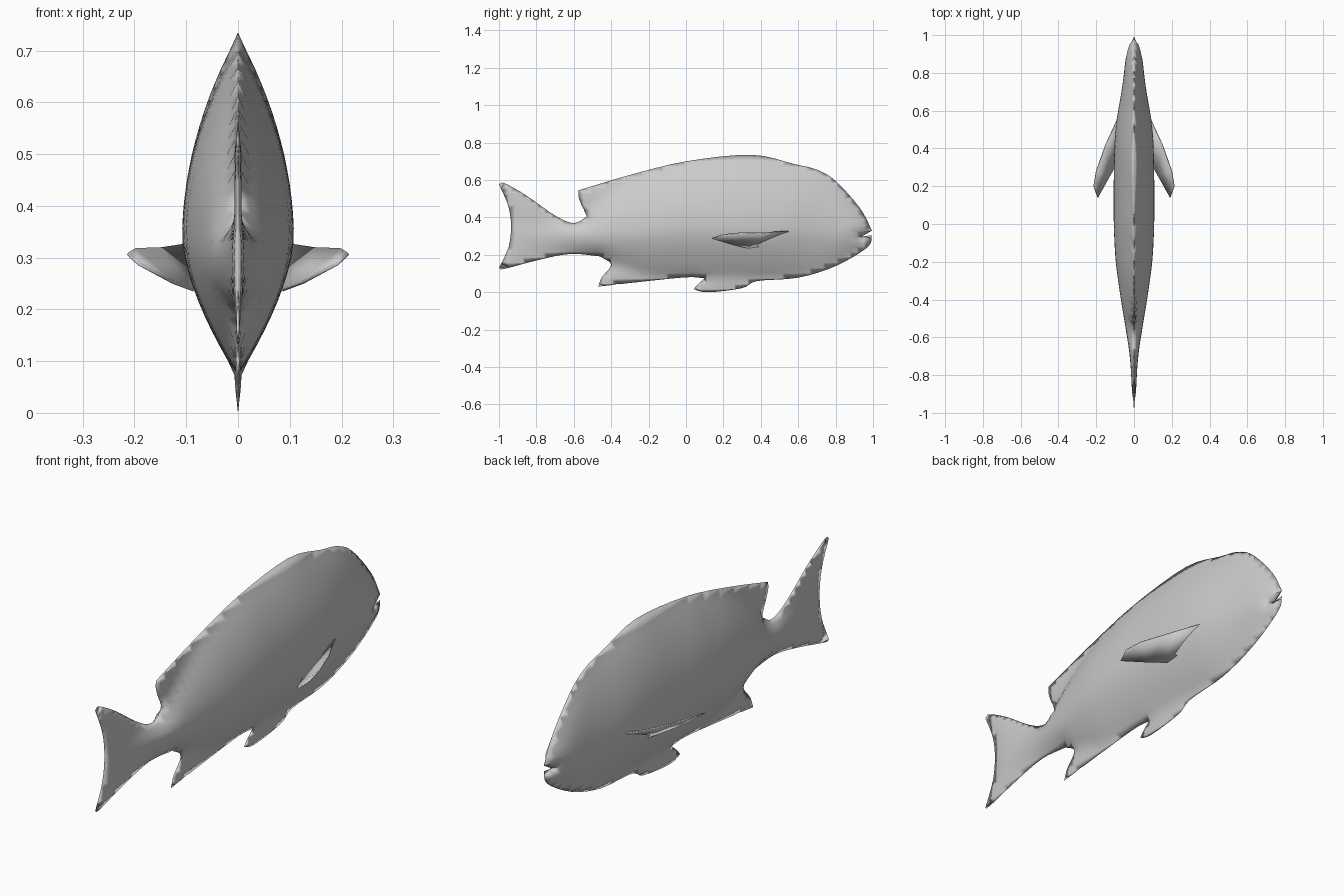
import bpy, bmesh, math
from mathutils import Vector
from mathutils.geometry import intersect_point_line

cube = bpy.data.objects.get("Cube")
if cube:
    bpy.data.objects.remove(cube)

grey = bpy.data.materials.new("plain grey")
grey.use_nodes = True
colour = (0.6, 0.6, 0.6, 1)
grey.diffuse_color = colour
grey.node_tree.nodes["Principled BSDF"].inputs["Base Color"].default_value = colour


def finish(bm, name, angle):
    """Turn a bmesh into a smooth shaded, left-right mirrored object."""
    mesh = bpy.data.meshes.new(name)
    bm.to_mesh(mesh)
    bm.free()
    mesh.materials.append(grey)
    obj = bpy.data.objects.new(name, mesh)
    bpy.context.collection.objects.link(obj)
    bpy.ops.object.select_all(action='DESELECT')
    obj.select_set(True)
    bpy.context.view_layer.objects.active = obj
    bpy.ops.object.shade_smooth_by_angle(angle=math.radians(angle))
    return obj


def add_mirror(obj):
    mirror = obj.modifiers.new("mirror", 'MIRROR')
    mirror.use_axis[0] = True
    mirror.merge_threshold = 0.0005


def smooth_path(points, steps=4):
    """Smooth curve through the points, without the final one."""
    pts = [Vector(p) for p in points]
    pts = [2 * pts[0] - pts[1]] + pts + [2 * pts[-1] - pts[-2]]
    out = []
    for a, b, c, d in zip(pts, pts[1:], pts[2:], pts[3:]):
        for i in range(steps):
            t = i / steps
            out.append(0.5 * (2 * b + (c - a) * t + (2 * a - 5 * b + 4 * c - d) * t * t
                              + (3 * b - a - 3 * c + d) * t ** 3))
    return out


def along(keys, y):
    """Linear value at y from keys sorted by falling y."""
    for (y0, v0), (y1, v1) in zip(keys, keys[1:]):
        if y >= y1:
            t = min(1, (y0 - y) / (y0 - y1))
            return v0 + (v1 - v0) * t
    return keys[-1][1]


# Side outline as (y, z) runs, each starting where the previous one ends
upper_lip = (0.995, 0.33)
dorsal_tip = (-0.575, 0.545)
notch = (-0.53, 0.405)
tail_top = (-1, 0.577)
tail_low = (-1, 0.128)
anal_root = (-0.46, 0.192)
anal_tip = (-0.47, 0.03)
pelvic_root = (0.1, 0.075)
pelvic_tip = (0.04, 0.015)
lower_lip = (0.995, 0.305)
mouth = (0.94, 0.298)

runs = [
    [upper_lip, (0.93, 0.45), (0.8, 0.595), (0.7, 0.655), (0.58, 0.685),
     (0.35, 0.735), (0, 0.7), (-0.3, 0.627), dorsal_tip],
    [dorsal_tip, (-0.572, 0.5), notch],
    [notch, (-0.6, 0.37), (-0.7, 0.41), (-0.85, 0.515), (-0.97, 0.583), tail_top],
    [tail_top, (-0.95, 0.46), (-0.935, 0.35), (-0.95, 0.24), tail_low],
    [tail_low, (-0.97, 0.125), (-0.8, 0.17), (-0.62, 0.205), anal_root],
    [anal_root, (-0.4, 0.148), (-0.45, 0.08), anal_tip],
    [anal_tip, (-0.25, 0.055), (0, 0.08), pelvic_root],
    [pelvic_root, (0.06, 0.04), pelvic_tip],
    [pelvic_tip, (0.12, 0), (0.3, 0.022), (0.38, 0.06), (0.6, 0.078),
     (0.8, 0.14), (0.97, 0.24), lower_lip],
    [lower_lip, mouth],
    [mouth, upper_lip],
]
outline = [p for run in runs for p in smooth_path(run, 4 if len(run) > 2 else 2)]

# Flesh shape along the length: ridge, keel, widest height and half width
ridge = [(1, 0.33), (0.93, 0.45), (0.8, 0.595), (0.7, 0.655), (0.35, 0.735), (0, 0.7),
         (-0.25, 0.63), (-0.4, 0.54), (-0.53, 0.42), (-0.64, 0.378), (-1, 0.37)]
keel = [(1, 0.27), (0.8, 0.14), (0.6, 0.078), (0.1, 0.07), (-0.2, 0.08),
        (-0.4, 0.15), (-0.6, 0.205), (-1, 0.2)]
waist = [(1, 0.31), (0.6, 0.34), (0, 0.34), (-0.5, 0.3), (-1, 0.3)]
girth = [(1, 0.02), (0.9, 0.042), (0.8, 0.052), (0.7, 0.065), (0.6, 0.085), (0.5, 0.1),
         (0.3, 0.107), (0, 0.108), (-0.2, 0.098), (-0.4, 0.07), (-0.55, 0.044),
         (-0.7, 0.02), (-0.85, 0.01), (-1, 0.003)]


def blended(keys, y, reach=0.06):
    return sum(along(keys, y + reach * k) for k in (-1, -0.5, 0, 0.5, 1)) / 5


def half_width(y, z):
    mid = blended(waist, y)
    up = z > mid
    edge = blended(ridge if up else keel, y)
    t = min(1, abs((z - mid) / (edge - mid)))
    flesh = blended(girth, y) * (1 - t ** (2 if up else 1.6))
    p = Vector((y, z))
    gap = 1
    for a, b in zip(outline, outline[1:] + outline[:1]):
        q, s = intersect_point_line(p, a, b)
        q = a.lerp(b, min(1, max(0, s)))
        gap = min(gap, (p - q.to_2d()).length)
    membrane = min(0.007, gap * 0.12)
    return min(math.hypot(flesh, membrane), gap * 0.85)


# Body with dorsal, tail, anal and pelvic fins: outline cut to a grid and swollen
bm = bmesh.new()
bm.faces.new([bm.verts.new((0, p.x, p.y)) for p in outline])


def slice_grid(axis, start, stop, step):
    normal = Vector((0, 0, 0))
    normal[axis] = 1
    for i in range(int((stop - start) / step)):
        bmesh.ops.bisect_plane(bm, geom=bm.verts[:] + bm.edges[:] + bm.faces[:],
                               plane_co=normal * (start + step * i), plane_no=normal)


slice_grid(1, -0.983, 1, 0.0365)
slice_grid(2, 0.0171, 0.74, 0.0283)
bmesh.ops.remove_doubles(bm, verts=bm.verts, dist=0.003)
bmesh.ops.triangulate(bm, faces=[f for f in bm.faces if len(f.verts) > 4])
for v in bm.verts:
    if not v.is_boundary:
        v.co.x = half_width(v.co.y, v.co.z)
bmesh.ops.recalc_face_normals(bm, faces=bm.faces)
if sum(f.normal.x * f.calc_area() for f in bm.faces) < 0:
    bmesh.ops.reverse_faces(bm, faces=bm.faces)
add_mirror(finish(bm, "fish_body", 40))

# Pectoral fins: a tapering strip between the upper and lower edges
upper_edge = [(0.085, 0.56, 0.328), (0.15, 0.42, 0.318), (0.2, 0.28, 0.316), (0.213, 0.2, 0.308)]
lower_edge = [(0.08, 0.42, 0.25), (0.085, 0.33, 0.237), (0.125, 0.26, 0.252), (0.192, 0.14, 0.288)]
bm = bmesh.new()
rows = [[bm.verts.new(p) for p in edge] for edge in (upper_edge, lower_edge)]
for i in range(3):
    bm.faces.new((rows[0][i], rows[0][i + 1], rows[1][i + 1], rows[1][i]))
fins = finish(bm, "pectoral_fins", 30)
solid = fins.modifiers.new("thickness", 'SOLIDIFY')
solid.thickness = 0.006
solid.offset = 0
add_mirror(fins)
